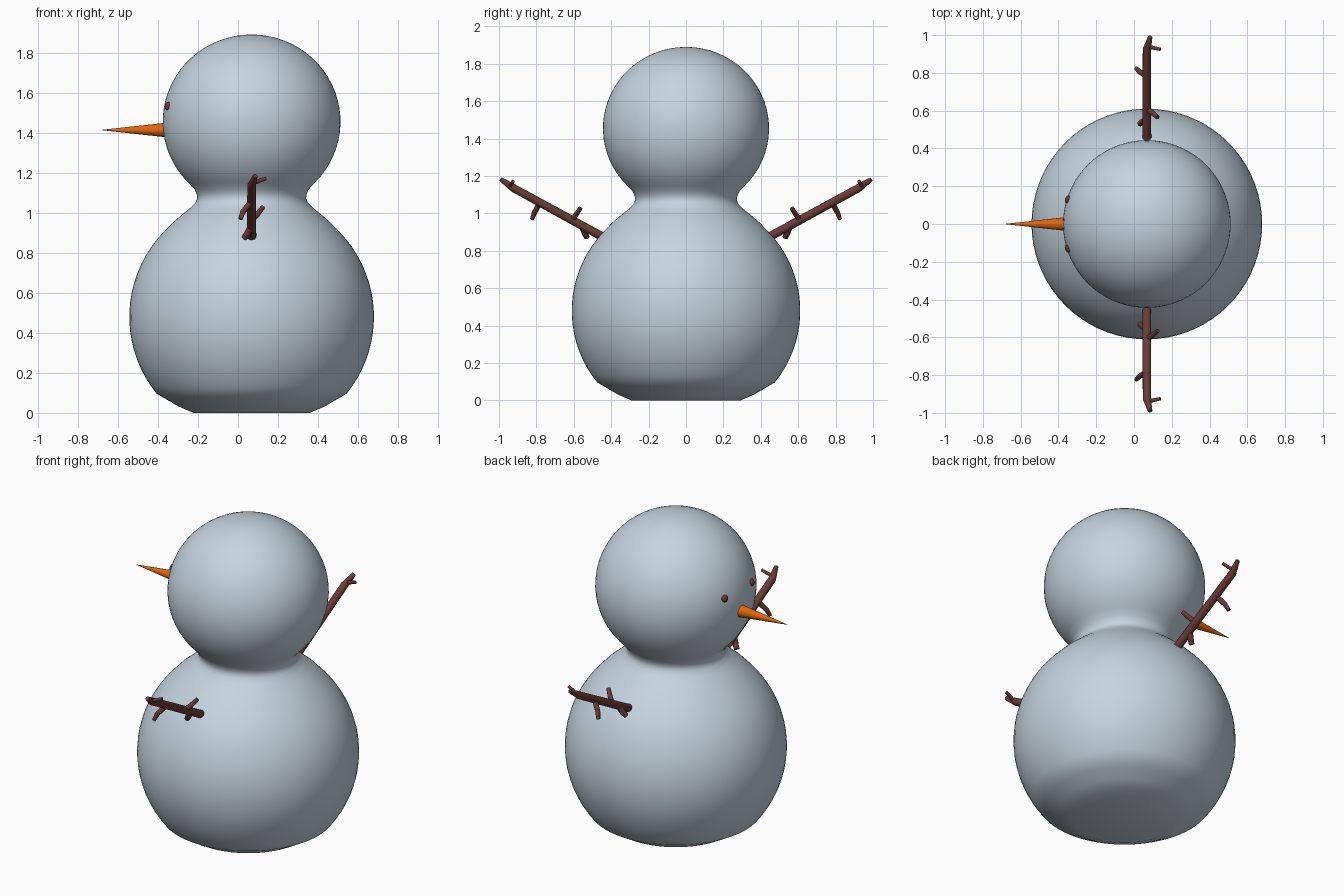
import bpy, bmesh, math
from mathutils import Vector, Matrix

if "Cube" in bpy.data.objects:
    bpy.data.objects.remove(bpy.data.objects["Cube"])

CX = 0.068  # axis of the snow body


def material(name, rgb):
    m = bpy.data.materials.new(name)
    m.diffuse_color = (*rgb, 1)
    m.use_nodes = True
    m.node_tree.nodes["Principled BSDF"].inputs["Base Color"].default_value = m.diffuse_color
    return m


SNOW = material("snow_blue_white", (0.56, 0.66, 0.74))
WOOD = material("dark_brown", (0.14, 0.045, 0.036))
CARROT = material("carrot_orange", (0.75, 0.13, 0.005))


def finish(bm, name, mat, angle=40):
    bmesh.ops.recalc_face_normals(bm, faces=bm.faces)
    me = bpy.data.meshes.new(name)
    bm.to_mesh(me)
    bm.free()
    me.materials.append(mat)
    ob = bpy.data.objects.new(name, me)
    bpy.context.collection.objects.link(ob)
    bpy.ops.object.select_all(action='DESELECT')
    ob.select_set(True)
    bpy.context.view_layer.objects.active = ob
    bpy.ops.object.shade_smooth_by_angle(angle=math.radians(angle))
    return ob


def tube(bm, points, radii, sides=12):
    """Capped tube through points with a radius at each point."""
    pts = [Vector(p) for p in points]
    rings = []
    for i, p in enumerate(pts):
        d = (pts[min(i + 1, len(pts) - 1)] - pts[max(i - 1, 0)]).normalized()
        u = d.cross(Vector((0.3, 0.1, 1)) if abs(d.z) < 0.8 else Vector((1, 0.2, 0))).normalized()
        v = d.cross(u)
        ring = []
        for k in range(sides):
            a = 2 * math.pi * k / sides
            ring.append(bm.verts.new(p + radii[i] * (u * math.cos(a) + v * math.sin(a))))
        rings.append(ring)
    for a, b in zip(rings, rings[1:]):
        # match the closest starting vertex so the tube does not twist
        s = min(range(sides), key=lambda k: (b[k].co - pts[rings.index(b)]
                - a[0].co + pts[rings.index(a)]).length)
        for k in range(sides):
            bm.faces.new((a[k], a[(k + 1) % sides], b[(k + 1 + s) % sides], b[(k + s) % sides]))
    bm.faces.new(rings[0])
    bm.faces.new(rings[-1])


# Snow body: flat base, large ball, pinched neck and head as one turned profile
profile = [(0, 0), (0.29, 0), (0.365, 0.032), (0.43, 0.07)]
for i in range(19):
    a = math.radians(-39 + i * 4.6)
    profile.append((0.611 * math.cos(a), 0.48 + 0.61 * math.sin(a)))
profile += [(0.395, 0.95), (0.345, 0.993), (0.305, 1.025), (0.281, 1.05), (0.272, 1.07),
            (0.274, 1.09), (0.284, 1.115)]
for i in range(26):
    a = math.radians(-45 + i * 5.4)
    profile.append((max(0, 0.444 * math.cos(a)), 1.455 + 0.435 * math.sin(a)))
profile[-1] = (0, 1.89)
bm = bmesh.new()
verts = [bm.verts.new((CX + r, 0, z)) for r, z in profile]
edges = [bm.edges.new(e) for e in zip(verts, verts[1:])]
bmesh.ops.spin(bm, geom=verts + edges, cent=(CX, 0, 0), axis=(0, 0, 1),
               angle=2 * math.pi, steps=72)
bmesh.ops.remove_doubles(bm, verts=bm.verts, dist=0.0005)
finish(bm, "snow_body", SNOW)

# Carrot nose pointing to -x
bm = bmesh.new()
tube(bm, [(-0.30, 0, 1.413), (-0.68, 0, 1.413)], [0.043, 0.001], 24)
finish(bm, "carrot_nose", CARROT)

for side, label in ((1, "left"), (-1, "right")):
    # Eye: flattened bead lying on the head surface
    bm = bmesh.new()
    bmesh.ops.create_uvsphere(bm, u_segments=16, v_segments=10, radius=0.021)
    out = Vector((-0.417, 0.13 * side, 0.08)).normalized()
    turn = out.to_track_quat('Z', 'Y').to_matrix().to_4x4()
    bm.transform(Matrix.Translation((-0.352, 0.13 * side, 1.533)) @ turn
                 @ Matrix.Diagonal((1, 1, 0.6, 1)))
    finish(bm, "eye_" + label, WOOD)

    # Stick arm with a bent tip and four twigs
    bm = bmesh.new()
    branches = [
        ([(CX, 0.40, 0.85), (CX, 0.925, 1.137), (0.086, 0.99, 1.183)], [0.024, 0.022, 0.012]),
        ([(CX, 0.555, 0.935), (0.045, 0.54, 0.892), (0.03, 0.53, 0.872)], [0.018, 0.017, 0.015]),
        ([(CX, 0.61, 0.965), (0.095, 0.59, 0.99), (0.125, 0.565, 1.028)], [0.015, 0.014, 0.012]),
        ([(CX, 0.78, 1.058), (0.025, 0.81, 1.005), (0.012, 0.824, 0.968)], [0.015, 0.014, 0.011]),
        ([(CX, 0.94, 1.145), (0.14, 0.925, 1.172)], [0.011, 0.009]),
    ]
    for pts, radii in branches:
        tube(bm, [(x, y * side, z) for x, y, z in pts], radii)
    finish(bm, "stick_arm_" + label, WOOD)
